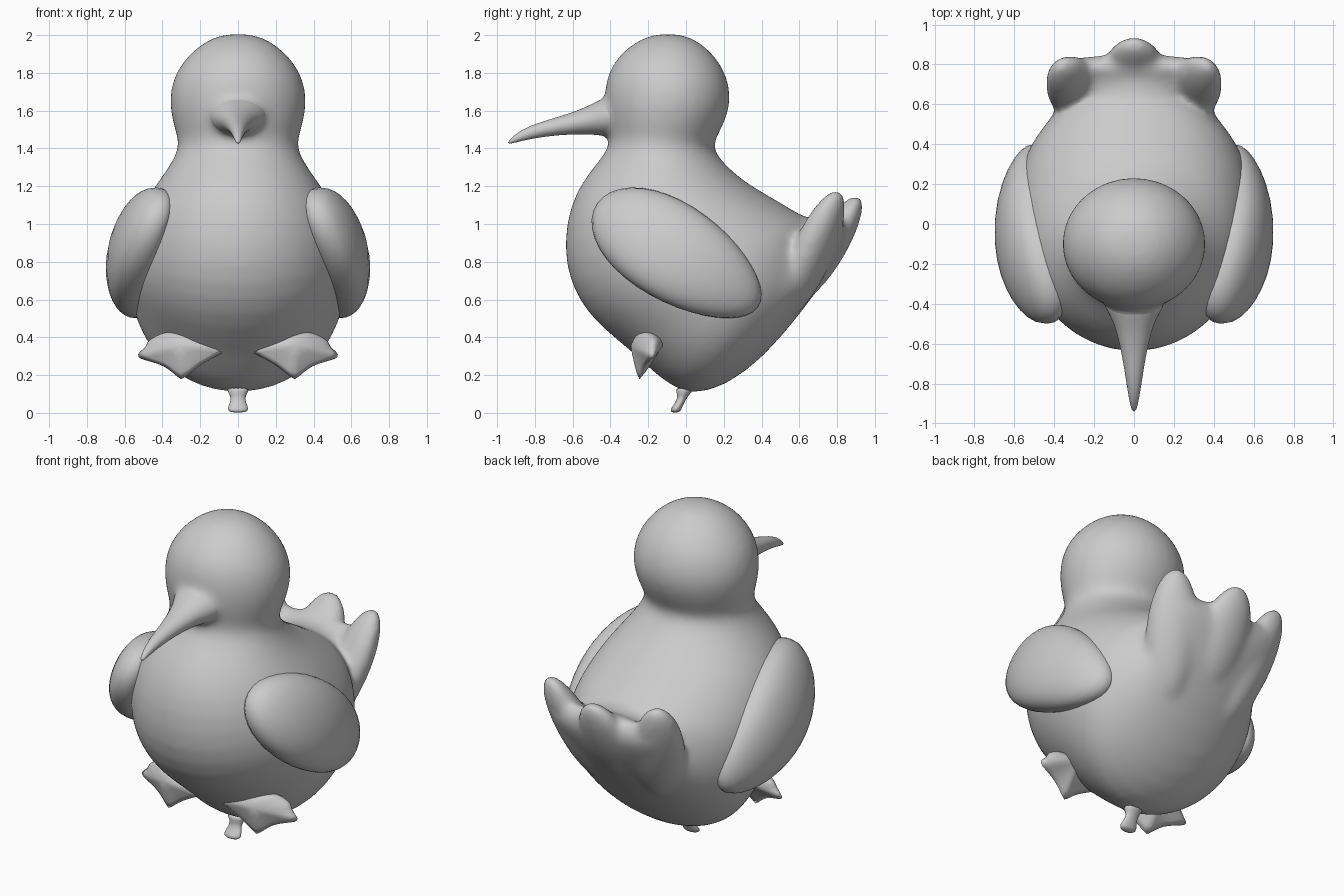
import bpy, bmesh, math
from mathutils import Vector, Matrix

if "Cube" in bpy.data.objects:
    bpy.data.objects.remove(bpy.data.objects["Cube"], do_unlink=True)

grey = bpy.data.materials.new("plain_grey")
grey.use_nodes = True
grey.diffuse_color = (0.6, 0.6, 0.6, 1)
grey.node_tree.nodes["Principled BSDF"].inputs["Base Color"].default_value = (0.6, 0.6, 0.6, 1)


def finish(name, bm, subdiv=0):
    bmesh.ops.recalc_face_normals(bm, faces=bm.faces)
    for f in bm.faces:
        f.smooth = True
    mesh = bpy.data.meshes.new(name)
    bm.to_mesh(mesh)
    bm.free()
    mesh.materials.append(grey)
    ob = bpy.data.objects.new(name, mesh)
    bpy.context.collection.objects.link(ob)
    if subdiv:
        mod = ob.modifiers.new("rounding", "SUBSURF")
        mod.levels = mod.render_levels = subdiv
    return ob


def loft(bm, rings, n=24):
    """Elliptical rings, each given by front (y, z), back (y, z) and half width."""
    loops = []
    for fy, fz, by, bz, w in rings:
        front, back = Vector((0, fy, fz)), Vector((0, by, bz))
        mid, half = (front + back) / 2, (front - back) / 2
        loops.append([bm.verts.new(mid + half * math.cos(a) + Vector((w * math.sin(a), 0, 0)))
                      for a in (math.tau * i / n for i in range(n))])
    for a, b in zip(loops, loops[1:]):
        for i in range(n):
            j = (i + 1) % n
            bm.faces.new((a[i], a[j], b[j], b[i]))
    bm.faces.new(loops[0][::-1])
    bm.faces.new(loops[-1])


def ellipsoid(bm, a, b, rx, ry):
    """Ellipsoid whose long axis runs from a to b."""
    a, b = Vector(a), Vector(b)
    turn = (b - a).to_track_quat("Z", "Y").to_matrix().to_4x4()
    size = Matrix.Diagonal((rx, ry, (b - a).length / 2, 1))
    bmesh.ops.create_uvsphere(bm, u_segments=24, v_segments=16, radius=1,
                              matrix=Matrix.Translation((a + b) / 2) @ turn @ size)


BEAK = [(-.3, 1.45, -.3, 1.72, .2), (-.41, 1.46, -.44, 1.67, .145), (-.48, 1.472, -.5, 1.635, .105),
        (-.6, 1.475, -.6, 1.59, .072), (-.75, 1.463, -.76, 1.545, .045),
        (-.87, 1.44, -.88, 1.5, .027), (-.945, 1.42, -.945, 1.435, .01)]

# Head, body and tail as one loft that bends backwards, with three tail lobes
bm = bmesh.new()
loft(bm, [
    (-.17, 2.01, -.02, 2.01, .08), (-.29, 1.955, .09, 1.955, .2), (-.385, 1.86, .18, 1.86, .295),
    (-.425, 1.76, .225, 1.76, .35), (-.435, 1.65, .24, 1.65, .365), (-.425, 1.55, .21, 1.55, .35),
    (-.405, 1.47, .17, 1.47, .325), (-.405, 1.4, .135, 1.41, .31), (-.5, 1.29, .19, 1.33, .36),
    (-.585, 1.17, .3, 1.23, .44), (-.64, 1.0, .42, 1.16, .52), (-.645, .78, .54, 1.09, .57),
    (-.57, .59, .59, 1.06, .59), (-.45, .45, .61, 1.05, .59), (-.28, .32, .62, 1.045, .58),
    (-.13, .17, .63, 1.04, .56), (.02, .085, .64, 1.038, .525), (.21, .14, .65, 1.035, .47),
    (.41, .29, .66, 1.035, .405), (.61, .53, .68, 1.035, .365), (.74, .71, .71, 1.03, .36),
    (.83, .86, .75, 1.04, .37), (.87, .98, .79, 1.08, .35)], 40)
ellipsoid(bm, (0, .6, .6), (0, .92, 1.15), .16, .09)
for s in (-1, 1):
    ellipsoid(bm, (s * .2, .52, .5), (s * .37, .81, 1.18), .15, .1)
loft(bm, BEAK[:5], 16)
body = finish("body", bm, 1)
mod = body.modifiers.new("blend", "REMESH")
mod.mode = "VOXEL"
mod.voxel_size = .016
mod.use_smooth_shade = True
mod = body.modifiers.new("soften", "SMOOTH")
mod.factor = .5
mod.iterations = 25

# Beak, emerging from the blended base on the face
bm = bmesh.new()
loft(bm, BEAK, 16)
finish("beak", bm, 1)

# Small central support under the belly
bm = bmesh.new()
loft(bm, [(-.07, .14, .06, .14, .08), (-.04, .09, .02, .1, .04), (-.06, .05, 0, .07, .04),
          (-.085, .02, -.02, .03, .06), (-.08, 0, -.03, 0, .05)], 12)
finish("support", bm, 1)

TOES = [(.04, -.28, .33), (.2, -.26, .25), (.3, -.25, .16), (.39, -.22, .25),
        (.53, -.18, .28), (.57, -.17, .33), (.5, -.16, .43), (.33, -.25, .46), (.18, -.27, .4)]

for side, s in (("left", 1), ("right", -1)):
    # Wings: ovals that curve around the body, fuller in front than behind
    bm = bmesh.new()
    bmesh.ops.create_uvsphere(bm, u_segments=32, v_segments=20, radius=1)
    for v in bm.verts:
        n, u, w = v.co
        n = math.copysign(abs(n) ** .85, n) * (1 - .12 * u)
        w *= 1 - .12 * u
        v.co = (s * (.54 + .155 * n - .03 * w - .08 * u * u + .045 * u),
                -.045 + .425 * u + .147 * w, .835 - .275 * u + .21 * w)
    finish(side + "_wing", bm)

    # Webbed feet: a fan of toes with a raised instep, rooted in the belly
    bm = bmesh.new()
    crease = bm.edges.layers.float.new("crease_edge")
    rim = [bm.verts.new((s * x, y, z)) for x, y, z in TOES]
    instep = bm.verts.new((s * .31, -.3, .36))
    root = bm.verts.new((s * .3, -.1, .38))
    for a, b in zip(rim, rim[1:] + rim[:1]):
        bm.faces.new((a, b, instep))
        bm.faces.new((b, a, root))
    for tip in (rim[0], rim[2], rim[4]):
        for e in tip.link_edges:
            e[crease] = .5
    finish(side + "_foot", bm, 2)
